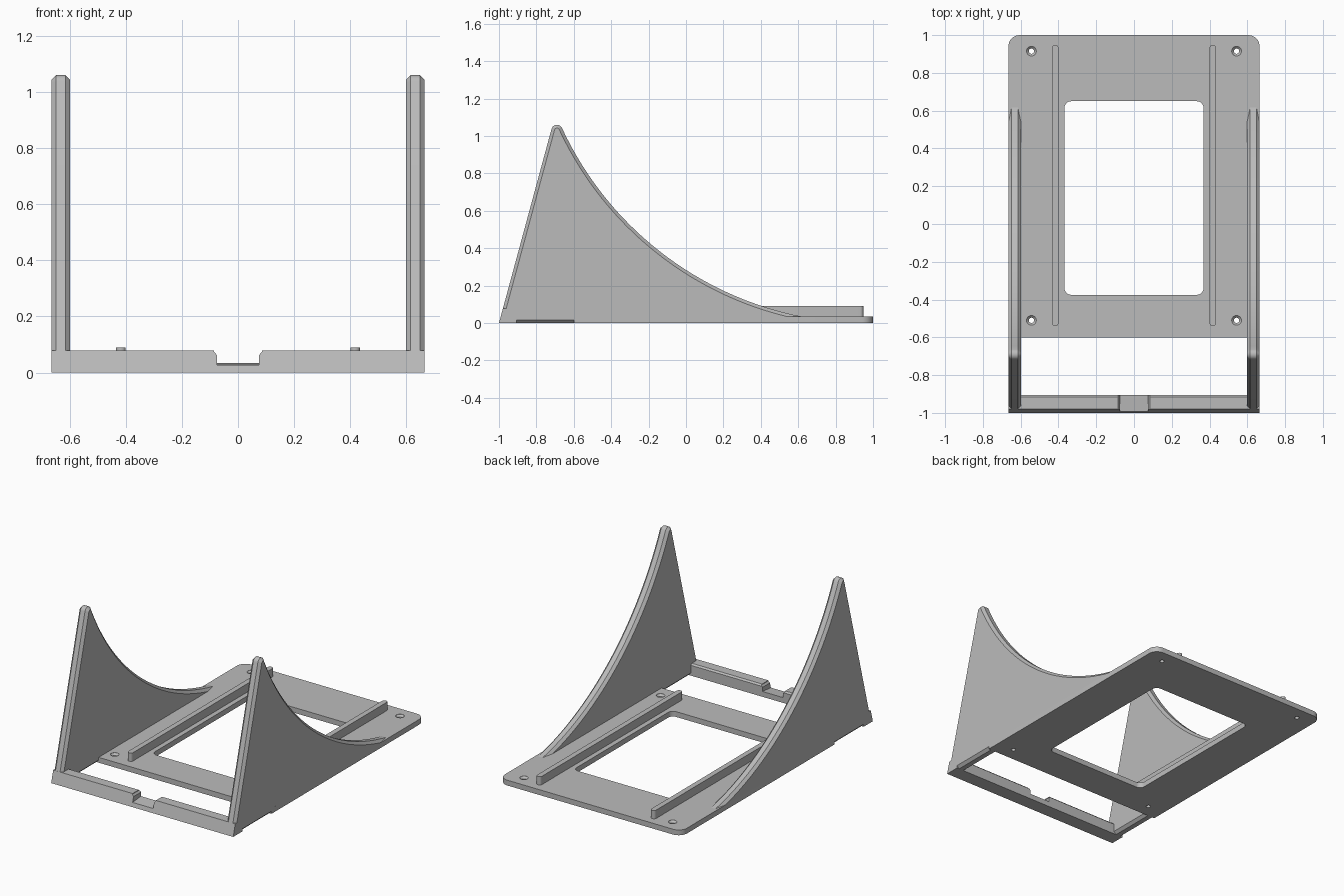
import bpy, bmesh, math
from mathutils import Vector

if "Cube" in bpy.data.objects:
    bpy.data.objects.remove(bpy.data.objects["Cube"])

grey = bpy.data.materials.new("plain grey")
grey.diffuse_color = (0.5, 0.5, 0.5, 1)
grey.use_nodes = True
grey.node_tree.nodes["Principled BSDF"].inputs["Base Color"].default_value = grey.diffuse_color


def loft(name, rings):
    """Solid through a list of equal-length rings of 3D points, capped at both ends."""
    bm = bmesh.new()
    vs = [[bm.verts.new(p) for p in r] for r in rings]
    n = len(rings[0])
    bm.faces.new(vs[0])
    bm.faces.new(vs[-1])
    for a, b in zip(vs, vs[1:]):
        for i in range(n):
            j = (i + 1) % n
            bm.faces.new((a[i], a[j], b[j], b[i]))
    bmesh.ops.recalc_face_normals(bm, faces=bm.faces)
    me = bpy.data.meshes.new(name)
    bm.to_mesh(me)
    bm.free()
    ob = bpy.data.objects.new(name, me)
    bpy.context.collection.objects.link(ob)
    me.materials.append(grey)
    return ob


def activate(ob):
    bpy.ops.object.select_all(action='DESELECT')
    ob.select_set(True)
    bpy.context.view_layer.objects.active = ob


def smooth(ob, angle=25):
    activate(ob)
    bpy.ops.object.shade_smooth_by_angle(angle=math.radians(angle))


def cut(ob, cutter):
    activate(ob)
    mod = ob.modifiers.new("cut", 'BOOLEAN')
    mod.operation, mod.solver, mod.object = 'DIFFERENCE', 'EXACT', cutter
    bpy.ops.object.modifier_apply(modifier=mod.name)
    bpy.data.objects.remove(cutter)


def arc(cx, cy, r, a0, a1, n):
    return [(cx + r * math.cos(math.radians(a0 + (a1 - a0) * i / n)),
             cy + r * math.sin(math.radians(a0 + (a1 - a0) * i / n))) for i in range(n + 1)]


def round_rect(x0, x1, y0, y1, r_front, r_back, n=8):
    pts = []
    for cx, cy, sx, sy, r, a in ((x1, y1, -1, -1, r_back, 0), (x0, y1, 1, -1, r_back, 90),
                                 (x0, y0, 1, 1, r_front, 180), (x1, y0, -1, 1, r_front, 270)):
        pts += arc(cx + sx * r, cy + sy * r, r, a, a + 90, n) if r else [(cx, cy)]
    return pts


def slab(name, pts, z0, z1):
    return loft(name, [[(x, y, z) for x, y in pts] for z in (z0, z1)])


def inset(pts, d):
    """Move a clockwise outline inward by d."""
    out = []
    for i, p in enumerate(pts):
        p = Vector(p)
        a = (p - Vector(pts[i - 1])).normalized()
        b = (Vector(pts[(i + 1) % len(pts)]) - p).normalized()
        na, nb = Vector((a.y, -a.x)), Vector((b.y, -b.x))
        out.append(p + (na + nb) * (d / (1 + na.dot(nb))))
    return out


W = 0.665      # half width
C = 0.017      # wall chamfer

# Base plate with rounded back corners, window and countersunk holes
plate = slab("base_plate", round_rect(-W, W, -0.6, 1.0, 0, 0.06), 0, 0.035)
cut(plate, slab("window_cutter", round_rect(-0.368, 0.368, -0.375, 0.65, 0.035, 0.035), -0.1, 0.1))
for x in (-0.543, 0.543):
    for y in (-0.51, 0.915):
        profile = ((0.014, -0.1), (0.014, 0.022), (0.026, 0.034), (0.026, 0.1))
        cut(plate, loft("hole_cutter", [[(px, py, z) for px, py in arc(x, y, r, 0, 345, 23)]
                                        for r, z in profile]))
smooth(plate)

# Guide ribs along the plate
for side, s in (("left", -1), ("right", 1)):
    xa, xb = sorted((s * 0.4, s * 0.435))
    smooth(slab(side + "_rib", round_rect(xa, xb, -0.54, 0.948, 0.017, 0.017, 5), 0.02, 0.09))

# Side walls: straight slanted front, rounded tip, concave sweep to the back
sweep = arc(0.97, 1.8, 1.8, 204.8, 258.8, 40)
outline = [(-1, 0)] + arc(-0.69, 1.03, 0.03, 165, 32, 10) + sweep[1:] + [(sweep[-1][0], 0)]
inner = inset(outline, C)
for side, s in (("left", -1), ("right", 1)):
    layers = ((W, inner), (W - C, outline), (0.598 + C, outline), (0.598, inner))
    smooth(loft(side + "_wall", [[(s * x, y, z) for y, z in pts] for x, pts in layers]))

# Front bar with slanted face and small chamfer at the back
bar_section = [(-1, 0), (-0.979, 0.078), (-0.915, 0.078), (-0.905, 0.068), (-0.905, 0)]
bar = loft("front_bar", [[(x, y, z) for y, z in bar_section] for x in (-W, W)])

# Central notch with flared mouth and sloping floor
notch = [(-0.075, 0), (-0.075, 0.062), (-0.085, 0.074), (-0.085, 0.12),
         (0.085, 0.12), (0.085, 0.074), (0.075, 0.062), (0.075, 0)]
cut(bar, loft("notch_cutter", [[(x, y, z or floor) for x, z in notch]
                               for y, floor in ((-1.05, 0.022), (-0.85, 0.04))]))
